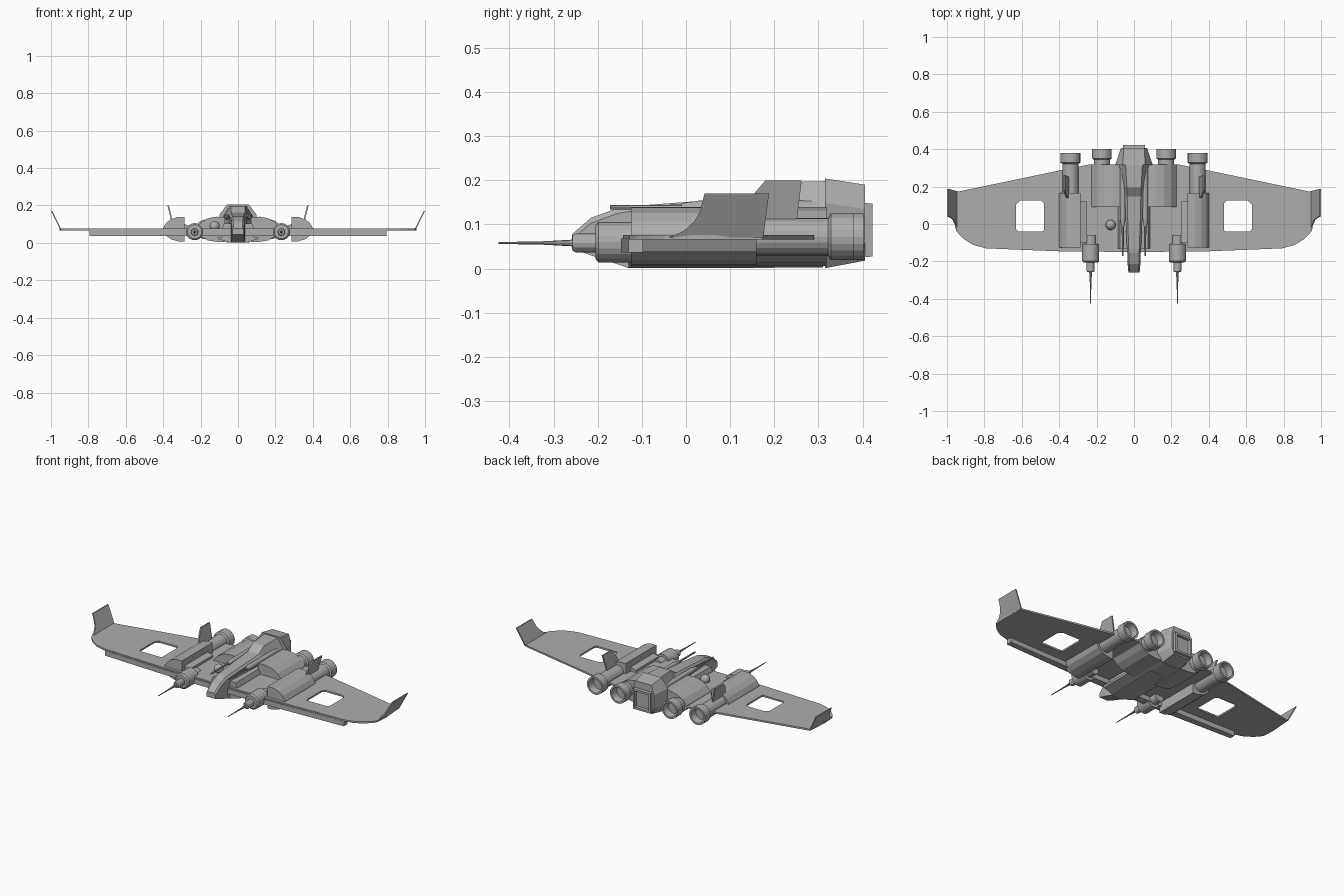
import bpy, bmesh, math

cube = bpy.data.objects.get("Cube")
if cube:
    bpy.data.objects.remove(cube, do_unlink=True)

grey = bpy.data.materials.new("hull_grey")
grey.use_nodes = True
grey.diffuse_color = (0.42, 0.42, 0.42, 1)
grey.node_tree.nodes["Principled BSDF"].inputs["Base Color"].default_value = (0.42, 0.42, 0.42, 1)


def loft(name, rings, mirror=False, closed=False):
    """Skin a list of equal-length rings of 3D points and cap the ends."""
    bm = bmesh.new()
    loops = [[bm.verts.new(p) for p in ring] for ring in rings]
    n = len(loops[0])
    pairs = list(zip(loops, loops[1:]))
    if closed:
        pairs.append((loops[-1], loops[0]))
    for a, b in pairs:
        for i in range(n):
            j = (i + 1) % n
            bm.faces.new((a[i], a[j], b[j], b[i]))
    if not closed:
        bm.faces.new(loops[0])
        bm.faces.new(loops[-1])
    bmesh.ops.recalc_face_normals(bm, faces=bm.faces)
    mesh = bpy.data.meshes.new(name)
    bm.to_mesh(mesh)
    bm.free()
    mesh.materials.append(grey)
    ob = bpy.data.objects.new(name, mesh)
    bpy.context.collection.objects.link(ob)
    if mirror:
        ob.modifiers.new("Mirror", 'MIRROR')
    return ob


def along_y(name, profile, y0, y1, mirror=False):
    """Extrude an (x, z) profile along y."""
    return loft(name, [[(x, y, z) for x, z in profile] for y in (y0, y1)], mirror)


def plan(name, outline, z0, z1, mirror=False):
    """Extrude an (x, y) outline upwards."""
    return loft(name, [[(x, y, z) for x, y in outline] for z in (z0, z1)], mirror)


def lathe(name, cx, cz, steps, sides=20, mirror=True):
    """Round part along y from (y, radius) steps."""
    rings = [[(cx + r * math.cos(2 * math.pi * i / sides), y,
               cz + r * math.sin(2 * math.pi * i / sides)) for i in range(sides)]
             for y, r in steps]
    return loft(name, rings, mirror)


def blade(name, side, z0, x0, z1, x1, thick):
    """Leaning plate from a (y, z) side outline."""
    lean = [(x0 + (z - z0) / (z1 - z0) * (x1 - x0), y, z) for y, z in side]
    return loft(name, [[(x + d, y, z) for x, y, z in lean] for d in (-thick, 0)], True)


def symmetric(half):
    """Close a right half (x, z) profile with its mirror image."""
    return half + [(-x, z) for x, z in reversed(half)]


# Wing plate with a chamfered opening
wing = plan("wing", [(0, -.145), (.4, -.142), (.8, -.128), (.86, -.112), (.91, -.08),
                     (.94, -.05), (.95, -.03), (.955, .04), (.945, .172), (.38, .29),
                     (.24, .318), (0, .318)], .066, .076)
cutter = plan("wing_opening_cutter", [(.485, -.04), (.62, -.04), (.63, -.03), (.63, .105),
                                      (.61, .125), (.495, .125), (.48, .11), (.48, -.03)], 0, .2)
cutter.hide_render = True
cutter.hide_viewport = True
cut = wing.modifiers.new("Opening", 'BOOLEAN')
cut.operation = 'DIFFERENCE'
cut.solver = 'EXACT'
cut.object = cutter
wing.modifiers.new("Mirror", 'MIRROR')

# Leading edge bar below the wing
plan("leading_edge_bar", [(0, -.15), (.4, -.146), (.795, -.13), (.795, -.097),
                          (.4, -.105), (0, -.105)], .037, .068, True)

# Winglets and nacelle fins
blade("winglet", [(-.04, .07), (-.005, .085), (.02, .108), (.032, .13), (.042, .17),
                  (.188, .17), (.175, .07)], .07, .95, .17, 1.0, .007)
blade("nacelle_fin", [(.13, .1), (.15, .165), (.18, .2), (.262, .2), (.25, .1)],
      .1, .352, .2, .378, .008)

# Outer nacelles, split above and below the wing
along_y("outer_nacelle_top", [(.285, .072), (.285, .139), (.325, .138), (.36, .126),
                              (.385, .106), (.4, .08), (.4, .072)], -.125, .165, True)
along_y("outer_nacelle_bottom", [(.285, .067), (.285, .006), (.32, .008), (.36, .02),
                                 (.387, .04), (.4, .067)], -.125, .16, True)
along_y("nacelle_step", [(.25, .072), (.25, .09), (.285, .1), (.285, .072)], -.1, .12, True)

# Inner nacelles
along_y("inner_nacelle", [(.07, .137), (.115, .14), (.16, .132), (.2, .11), (.226, .078),
                          (.226, .06), (.2, .035), (.16, .013), (.115, .006), (.07, .006)],
        .09, .318, True)

# Four engines with hollow nozzles
for name, x, back in (("outer_engine", .34, .38), ("inner_engine", .172, .402)):
    lathe(name, x, .072, [(.1, .043), (back - .058, .043), (back - .052, .053), (back, .053),
                          (back, .042), (back - .04, .036), (back - .04, .012)])

# Wing guns
lathe("gun_drum", .232, .06, [(-.205, .038), (-.198, .046), (-.107, .046), (-.107, .03), (-.06, .03)])
lathe("gun_collar", .232, .058, [(-.257, .017), (-.25, .021), (-.2, .021)], 12)
lathe("gun_barrel", .232, .058, [(-.425, .002), (-.32, .004), (-.25, .008)], 8)

# Nose cannons beside the cockpit
lathe("cannon_barrel", .06, .139, [(-.172, .005), (.06, .006)], 8)
lathe("cannon_housing", .06, .139, [(-.01, .009), (.03, .015), (.318, .015)], 12)

# Central hull and keel
along_y("mid_hull", symmetric([(.075, .105), (.085, .08), (.085, .03)]), -.13, .318)
along_y("keel", symmetric([(.11, .032), (.105, .02), (.045, .002)]), -.13, .31)

# Nose spine, stepping along (y, half width, bottom, top)
loft("nose", [[(-w, y, lo), (w, y, lo), (w, y, hi - .012), (w * .75, y, hi),
               (-w * .75, y, hi), (-w, y, hi - .012)]
              for y, w, lo, hi in ((-.258, .03, .045, .078), (-.215, .034, .03, .115),
                                   (-.155, .036, .01, .137), (-.13, .038, .001, .141),
                                   (.03, .045, .001, .153), (.2, .05, .001, .165))])

# Canopy with sloping windscreen
loft("canopy", [[(-b, y, .1), (b, y, .1), (b, y, .14), (t, y, hi), (-t, y, hi), (-b, y, .14)]
                for y, b, t, hi in ((.14, .045, .036, .157), (.195, .055, .038, .195),
                                    (.318, .08, .045, .198))])

# Tapered stern block with recessed exhaust frame
loft("stern_block", [[(x, y, z) for x, z in symmetric([(t, top), (w, top - .055),
                                                      (w, low + .04), (t, low)])]
                     for y, w, t, top, low in ((.315, .1, .06, .204, .001),
                                               (.405, .07, .055, .19, .018))])
loft("exhaust_frame", [[(-w, y, lo), (w, y, lo), (w, y, hi), (-w, y, hi)]
                       for y, w, lo, hi in ((.39, .06, .026, .15), (.422, .058, .027, .147),
                                            (.422, .046, .039, .135), (.407, .044, .041, .133))])

# Sensor dome on one side of the wing
bpy.ops.mesh.primitive_uv_sphere_add(segments=16, ring_count=10, radius=.027, location=(-.125, -.005, .09))
dome = bpy.context.object
dome.name = "sensor_dome"
dome.data.materials.append(grey)
bpy.ops.object.shade_smooth_by_angle()
